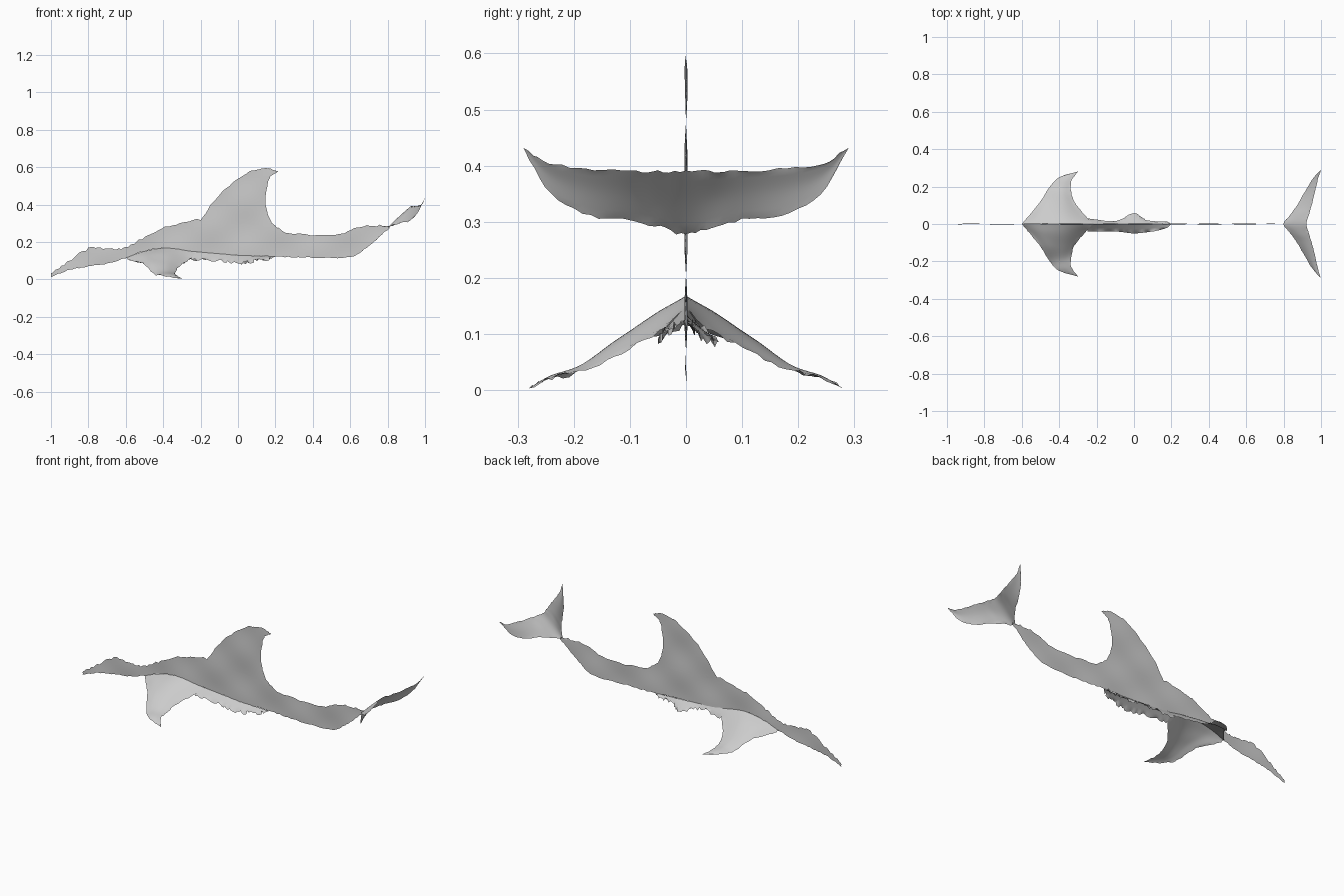
import bpy, bmesh, math, random
from mathutils import Vector

if "Cube" in bpy.data.objects:
    bpy.data.objects.remove(bpy.data.objects["Cube"], do_unlink=True)
random.seed(4)

GREY = (0.6, 0.6, 0.6, 1)
mat = bpy.data.materials.new("plain_grey")
mat.use_nodes = True
mat.diffuse_color = GREY
bsdf = mat.node_tree.nodes["Principled BSDF"]
bsdf.inputs["Base Color"].default_value = GREY
bsdf.inputs["Roughness"].default_value = 0.8


def spline(pts, t):
    """Point at t (0..1) on a smooth curve through pts."""
    n = len(pts) - 1
    i = min(int(t * n), n - 1)
    f = t * n - i
    b, c = pts[i], pts[i + 1]
    a = pts[i - 1] if i else b * 2 - c
    d = pts[i + 2] if i + 2 <= n else c * 2 - b
    return b + (c - a) * (f / 2) + (a * 2 - b * 5 + c * 4 - d) * (f * f / 2) \
        + (b * 3 - a - c * 3 + d) * (f ** 3 / 2)


def sheet(name, rows, cols, spans, rag=(0, 0, 0), wave=0.0, mirror=False):
    """Thin skin through rows of points; rag frays the first row, last row and sides."""
    rows = [[Vector(p) for p in r] for r in rows]
    if mirror:
        rows = [[Vector((p.x, -p.y, p.z)) for p in r] for r in rows]
    bm = bmesh.new()
    grid = []
    for i in range(spans + 1):
        line = []
        for j in range(cols + 1):
            p = spline([spline(r, j / cols) for r in rows], i / spans)
            k = rag[0] if i == 0 else rag[1] if i == spans else \
                rag[2] if j in (0, cols) else 0
            p.x += random.uniform(-k, k) * 0.4
            p.z += random.uniform(-k, k)
            p.y += wave * math.sin(p.x * 17 + 1) * math.cos(p.z * 23)
            line.append(bm.verts.new(p))
        grid.append(line)
    for i in range(spans):
        for j in range(cols):
            quad = [grid[i][j], grid[i][j + 1], grid[i + 1][j + 1], grid[i + 1][j]]
            bm.faces.new(quad[::-1] if mirror else quad)
    bmesh.ops.remove_doubles(bm, verts=bm.verts, dist=0.0004)
    me = bpy.data.meshes.new(name)
    bm.to_mesh(me)
    bm.free()
    me.materials.append(mat)
    me.shade_smooth()
    ob = bpy.data.objects.new(name, me)
    bpy.context.collection.objects.link(ob)
    return ob


def flat(pts):
    """Lift x,z pairs onto the centre plane."""
    return [(x, 0, z) for x, z in pts]


# Upright body sheet: belly line and back line
belly = flat([(-1, .015), (-.9, .05), (-.8, .07), (-.7, .085), (-.6, .115),
              (-.5, .15), (-.37, .168), (-.22, .145), (-.05, .132), (.1, .125),
              (.25, .12), (.4, .117), (.6, .12), (.7, .18), (.81, .276)])
back = flat([(-1, .03), (-.92, .085), (-.8, .165), (-.7, .165), (-.6, .17),
             (-.5, .225), (-.37, .285), (-.2, .32), (-.07, .305), (.08, .295),
             (.18, .295), (.27, .25), (.52, .24), (.67, .285), (.81, .287)])
sheet("body", [belly, back], 112, 10, rag=(.003, .006, 0), wave=.003)

# Swept dorsal fin
sheet("dorsal_fin", [flat(r) for r in (
    [(-.21, .30), (0, .29), (.19, .285)],
    [(-.15, .39), (0, .38), (.155, .365)],
    [(-.085, .465), (.04, .46), (.148, .44)],
    [(0, .54), (.08, .53), (.16, .515)],
    [(.08, .582), (.12, .57), (.175, .55)],
    [(.155, .596), (.185, .588), (.213, .575)])],
    20, 24, rag=(0, .003, .004), wave=.003)

# Drooping side fins, from the body crease out to the tip
fin = [[(-.60, 0, .115), (-.5, 0, .15), (-.37, 0, .168), (-.22, 0, .145)],
       [(-.57, .035, .10), (-.49, .05, .128), (-.38, .055, .135), (-.26, .045, .105)],
       [(-.50, .12, .08), (-.45, .12, .092), (-.38, .12, .088), (-.315, .11, .07)],
       [(-.45, .20, .03), (-.42, .19, .042), (-.38, .185, .045), (-.335, .17, .04)],
       [(-.40, .25, .02), (-.385, .245, .024), (-.36, .24, .026), (-.335, .23, .025)],
       [(-.303, .28, .003), (-.302, .28, .003), (-.301, .28, .003), (-.30, .28, .003)]]
sheet("left_side_fin", fin, 20, 24, rag=(0, 0, .004))
sheet("right_side_fin", fin, 20, 24, rag=(0, 0, .004), mirror=True)

# Frayed belly flaps hanging below the crease
crease = [(-.25, 0, .15), (-.1, 0, .137), (0, 0, .13), (.1, 0, .125), (.2, 0, .122)]
sheet("left_belly_flap", [crease, [
    (-.25, .03, .105), (-.1, .016, .115), (0, .058, .085),
    (.07, .02, .10), (.18, .012, .115)]], 40, 4, rag=(0, .012, 0))
sheet("right_belly_flap", [crease, [
    (-.25, .04, .105), (-.1, .04, .098), (0, .05, .088),
    (.1, .04, .10), (.18, .02, .115)]], 40, 4, rag=(0, .012, 0), mirror=True)

# Upswept tail fluke, mirrored across the centre
half = [[(.80, 0, .277), (.86, 0, .335), (.922, 0, .39)],
        [(.832, .045, .29), (.88, .05, .342), (.935, .05, .39)],
        [(.872, .10, .303), (.91, .10, .35), (.95, .10, .391)],
        [(.912, .17, .31), (.94, .175, .357), (.97, .18, .395)],
        [(.955, .24, .35), (.968, .242, .38), (.985, .245, .405)],
        [(.997, .288, .428), (.998, .289, .43), (.999, .29, .432)]]
other = [[(x, -y, z) for x, y, z in r] for r in half[:0:-1]]
sheet("tail_fluke", other + half, 12, 50, rag=(0, 0, .003))
